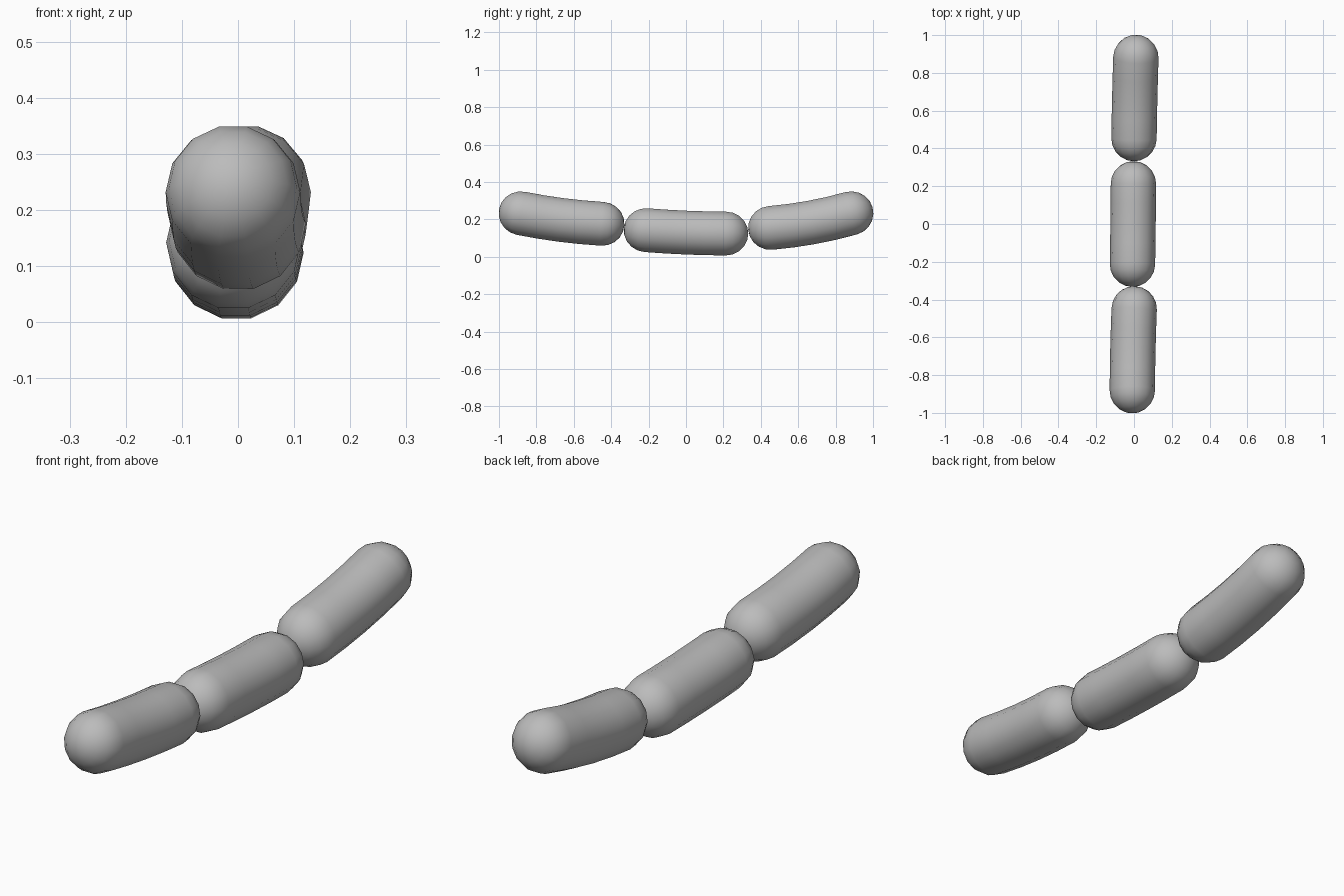
import bpy, bmesh, math
from mathutils import Vector

if "Cube" in bpy.data.objects:
    bpy.data.objects.remove(bpy.data.objects["Cube"])

SIDES, CAP_RINGS, BODY_RINGS, RADIUS = 14, 5, 5, 0.12

grey = bpy.data.materials.new("plain_grey")
grey.diffuse_color = (0.5, 0.5, 0.5, 1)
grey.use_nodes = True
grey.node_tree.nodes["Principled BSDF"].inputs["Base Color"].default_value = grey.diffuse_color


def link(name, a, m, b):
    """Gently bent capsule: a and b are cap centres, m the point midway."""
    a, m, b = Vector(a), Vector(m), Vector(b)
    c = 2 * m - (a + b) / 2                      # control point of the bend

    def spine(t):
        p = (1 - t) ** 2 * a + 2 * t * (1 - t) * c + t * t * b
        d = (2 * (1 - t) * (c - a) + 2 * t * (b - c)).normalized()
        return p, d

    # rings: start cap, body, end cap, as (centre, direction, radius)
    rings = []
    p, d = spine(0)
    for i in range(1, CAP_RINGS):
        w = math.pi / 2 * i / CAP_RINGS
        rings.append((p - d * RADIUS * math.cos(w), d, RADIUS * math.sin(w)))
    for i in range(BODY_RINGS):
        rings.append((*spine(i / (BODY_RINGS - 1)), RADIUS))
    q, e = spine(1)
    for i in range(CAP_RINGS - 1, 0, -1):
        w = math.pi / 2 * i / CAP_RINGS
        rings.append((q + e * RADIUS * math.cos(w), e, RADIUS * math.sin(w)))

    bm = bmesh.new()
    loops = []
    for o, n, r in rings:
        side = n.cross(Vector((0, 0, 1))).normalized()
        up = side.cross(n)
        loops.append([bm.verts.new(o + r * (side * math.cos(u) + up * math.sin(u)))
                      for u in (math.tau * k / SIDES for k in range(SIDES))])
    tip0, tip1 = bm.verts.new(p - d * RADIUS), bm.verts.new(q + e * RADIUS)
    for k in range(SIDES):
        j = (k + 1) % SIDES
        for l0, l1 in zip(loops, loops[1:]):
            bm.faces.new((l0[k], l0[j], l1[j], l1[k]))
        bm.faces.new((tip0, loops[0][j], loops[0][k]))
        bm.faces.new((tip1, loops[-1][k], loops[-1][j]))
    bmesh.ops.recalc_face_normals(bm, faces=bm.faces)
    for f in bm.faces:
        f.smooth = True
    me = bpy.data.meshes.new(name)
    bm.to_mesh(me)
    bm.free()
    me.materials.append(grey)
    bpy.context.collection.objects.link(bpy.data.objects.new(name, me))


# three links strung end to end in a shallow sag
link("front_link", (-0.009, -0.882, 0.232), (-0.006, -0.67, 0.197), (0.001, -0.449, 0.176))
link("middle_link", (-0.008, -0.213, 0.142), (-0.005, 0, 0.129), (-0.003, 0.213, 0.124))
link("back_link", (0, 0.452, 0.154), (0.004, 0.67, 0.183), (0.01, 0.882, 0.232))
